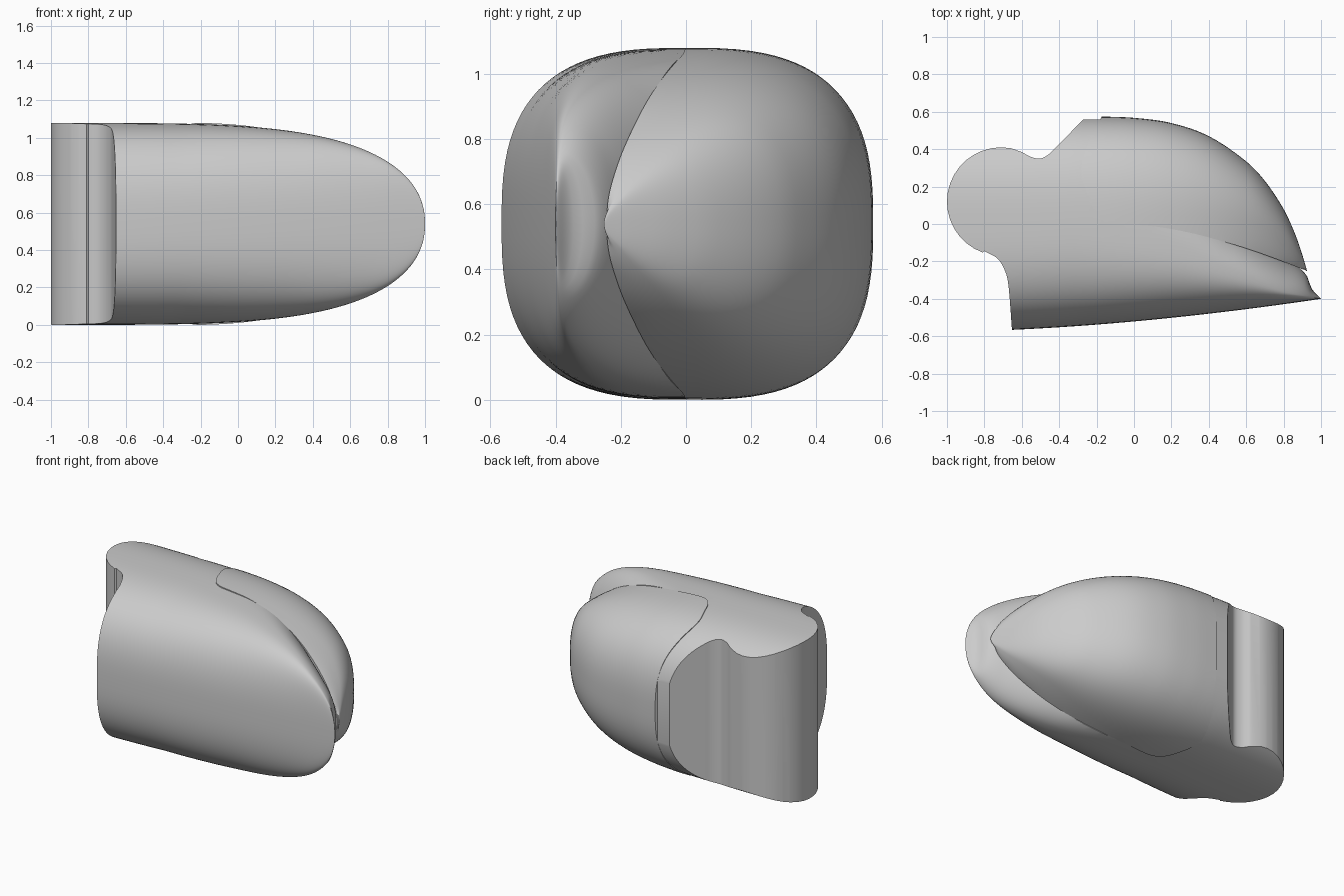
import bpy, bmesh, math
from mathutils import Vector

cube = bpy.data.objects.get("Cube")
if cube:
    bpy.data.objects.remove(cube, do_unlink=True)

MID = 0.54      # height of the horizontal symmetry plane
SEGMENTS = 96   # points around each cross-section

grey = bpy.data.materials.new("plain grey")
grey.use_nodes = True
grey.diffuse_color = (0.6, 0.6, 0.6, 1)
for node in grey.node_tree.nodes:
    if node.type == 'BSDF_PRINCIPLED':
        node.inputs["Base Color"].default_value = grey.diffuse_color


def smooth_curve(points):
    """Smooth function y(x) through the given points."""
    def slope(i):
        a, b = points[max(i - 1, 0)], points[min(i + 1, len(points) - 1)]
        return (b[1] - a[1]) / (b[0] - a[0])

    def value(x):
        if x <= points[0][0]:
            return points[0][1]
        for i in range(len(points) - 1):
            (x0, y0), (x1, y1) = points[i], points[i + 1]
            if x <= x1:
                d = x1 - x0
                t = (x - x0) / d
                return ((1 + 2 * t) * (1 - t) ** 2 * y0 + t * (1 - t) ** 2 * d * slope(i)
                        + t * t * (3 - 2 * t) * y1 + t * t * (t - 1) * d * slope(i + 1))
        return points[-1][1]
    return value


def make_object(name, bm):
    bmesh.ops.recalc_face_normals(bm, faces=bm.faces)
    mesh = bpy.data.meshes.new(name)
    bm.to_mesh(mesh)
    bm.free()
    mesh.materials.append(grey)
    obj = bpy.data.objects.new(name, mesh)
    bpy.context.collection.objects.link(obj)
    return obj


def loft(name, start, end, stations, section):
    """Rounded sections along x; section(x) gives front, centre, back, height, exponents."""
    bm = bmesh.new()
    rings = []
    for i in range(stations + 1):
        x = start + (end - start) * math.sin(math.pi / 2 * i / stations)
        front, centre, back, height, n_front, n_back = section(x)
        ring = []
        for j in range(SEGMENTS):
            a = 2 * math.pi * (j + 0.5) / SEGMENTS
            c, s = math.cos(a), math.sin(a)
            width, n = (back - centre, n_back) if c > 0 else (centre - front, n_front)
            y = centre + math.copysign(max(width, 0.001) * abs(c) ** (2 / n), c)
            z = MID + math.copysign(max(height, 0.001) * abs(s) ** (2 / n), s)
            ring.append(bm.verts.new((x, y, z)))
        rings.append(ring)
    for r0, r1 in zip(rings, rings[1:]):
        for j in range(SEGMENTS):
            k = (j + 1) % SEGMENTS
            bm.faces.new((r0[j], r0[k], r1[k], r1[j]))
    bm.faces.new(rings[0])
    bm.faces.new(rings[-1])
    return make_object(name, bm)


def rounded_path(points, steps=6):
    """Smooth plan path through the points."""
    p = [Vector(q) for q in points]
    p = [2 * p[0] - p[1]] + p + [2 * p[-1] - p[-2]]
    path = []
    for a, b, c, d in zip(p, p[1:], p[2:], p[3:]):
        for i in range(steps):
            t = i / steps
            path.append(b + 0.5 * t * (c - a + t * (2 * a - 5 * b + 4 * c - d
                                                    + t * (3 * (b - c) + d - a))))
    return path + [p[-2]]


def prism(name, outline):
    bm = bmesh.new()
    face = bm.faces.new([bm.verts.new((q[0], q[1], -0.5)) for q in outline])
    extruded = bmesh.ops.extrude_face_region(bm, geom=[face])["geom"]
    verts = [v for v in extruded if isinstance(v, bmesh.types.BMVert)]
    bmesh.ops.translate(bm, verts=verts, vec=(0, 0, 2.2))
    obj = make_object(name, bm)
    obj.hide_render = True
    return obj


def cut(obj, cutter, operation):
    mod = obj.modifiers.new("cut", 'BOOLEAN')
    mod.operation, mod.object, mod.solver = operation, cutter, 'EXACT'
    bpy.ops.object.select_all(action='DESELECT')
    bpy.context.view_layer.objects.active = obj
    obj.select_set(True)
    bpy.ops.object.modifier_apply(modifier=mod.name)


# Main body: tapers to a rounded tip at +x
body_centre = smooth_curve([(-0.3, 0), (0.2, -0.12), (0.45, -0.22), (0.65, -0.3),
                            (0.81, -0.36), (1, -0.4)])
body_back = smooth_curve([(-0.1, 0.575), (0, 0.5), (0.2, 0.32), (0.45, 0.1), (0.65, -0.07),
                          (0.81, -0.185), (0.92, -0.27), (0.95, -0.345), (1, -0.399)])


def body_section(x):
    u = min(max((x + 1) / 2, 0), 1)
    height = 0.54 * (1 - u ** 4) ** (1 / 2.2)
    blend = min(max((x + 0.1) / 0.6, 0), 1)
    return (-0.575 + 0.175 * u ** 1.7, body_centre(x), body_back(x), height,
            2.8 - 0.4 * u ** 3, 2.8 - 0.8 * blend)


body = loft("main_body", -1.05, 1, 64, body_section)

# Rear shell: a dome slightly proud of the body
shell_back = smooth_curve([(-0.17, 0.575), (0, 0.568), (0.2, 0.54), (0.4, 0.47), (0.6, 0.335),
                           (0.7, 0.23), (0.8, 0.08), (0.86, -0.05), (0.9, -0.165),
                           (0.925, -0.25)])
shell_centre = smooth_curve([(0.3, 0), (0.65, -0.01), (0.81, -0.1), (0.9, -0.2),
                             (0.925, -0.251)])


def shell_section(x):
    u = min(max((x + 0.3) / 1.225, 0), 1)
    height = 0.541 * (1 - u ** 2.4) ** (1 / 1.6)
    centre, back = shell_centre(x), shell_back(x)
    return centre - 1.3 * (back - centre), centre, back, height, 2.8, 2.8 - 0.4 * u


shell = loft("rear_shell", -0.4, 0.925, 48, shell_section)

# Plan outline of the body: round knob, concave necks and slanted rear cut
knob = [(-0.71 + 0.29 * math.cos(a), 0.12 + 0.29 * math.sin(a))
        for a in (math.radians(d) for d in range(250, 79, -10))]
front_neck = rounded_path([(-0.65, -0.6), (-0.67, -0.34), (-0.69, -0.25), (-0.73, -0.185),
                           (-0.8, -0.145)])
rear_neck = rounded_path([(-0.6, 0.385), (-0.55, 0.358), (-0.5, 0.35), (-0.455, 0.373),
                          (-0.42, 0.407)])
outline = front_neck + knob + rear_neck + [(-0.27, 0.56), (0.2, 0.56), (1.3, 0.56), (1.3, -0.8),
                                           (-0.64, -0.8)]
body_outline = prism("body_outline_cutter", outline)

# Plan line of the seam between body and shell
seam = rounded_path([(-0.17, 0.58), (-0.25, 0.42), (-0.282, 0.28), (-0.245, 0.15), (-0.2, 0.05),
                     (-0.14, 0.006), (-0.06, -0.003), (0.1, -0.012), (0.3, -0.047),
                     (0.5, -0.1), (0.7, -0.165), (0.92, -0.25), (1.1, -0.33)])
shell_outline = prism("seam_cutter", seam + [(1.1, 0.8), (-0.17, 0.8)])

cut(body, body_outline, 'INTERSECT')
cut(body, shell_outline, 'DIFFERENCE')
cut(shell, shell_outline, 'INTERSECT')
for cutter in (body_outline, shell_outline):
    bpy.data.objects.remove(cutter, do_unlink=True)

# Smooth shading with sharp cut edges
for obj in (body, shell):
    bpy.ops.object.select_all(action='DESELECT')
    bpy.context.view_layer.objects.active = obj
    obj.select_set(True)
    bpy.ops.object.shade_smooth_by_angle(angle=math.radians(32))
